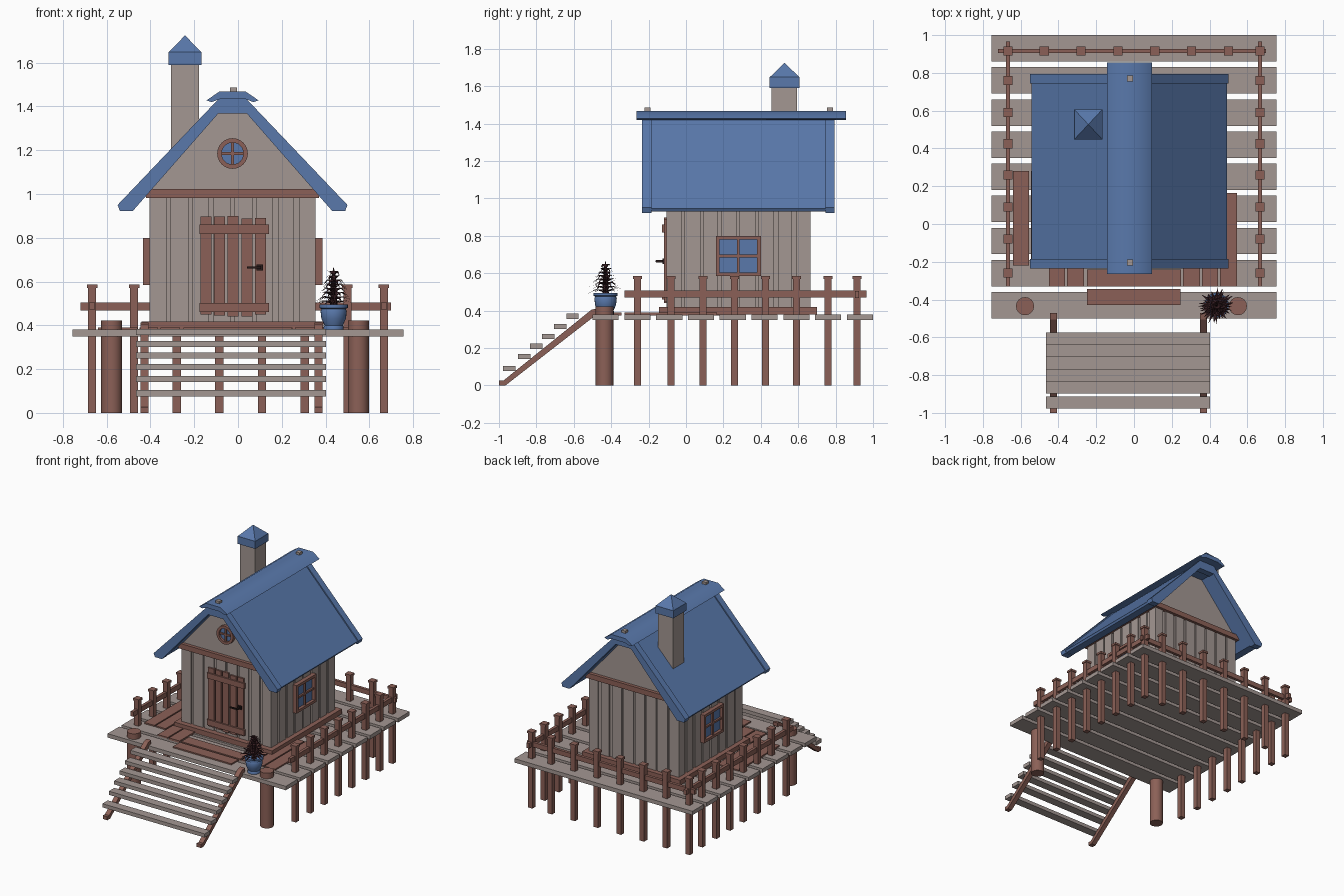
import bpy, bmesh, math, random
from mathutils import Vector

if "Cube" in bpy.data.objects:
    bpy.data.objects.remove(bpy.data.objects["Cube"])

random.seed(4)
CX = -0.025          # house centre line
HY0, HY1 = -0.105, 0.665


def material(name, r, g, b):
    m = bpy.data.materials.new(name)
    m.diffuse_color = (r, g, b, 1)
    m.use_nodes = True
    m.node_tree.nodes["Principled BSDF"].inputs["Base Color"].default_value = m.diffuse_color
    return m


GREY = material("weathered grey wood", 0.37, 0.31, 0.29)
BROWN = material("red brown wood", 0.26, 0.118, 0.095)
BLUE = material("blue paint", 0.10, 0.19, 0.41)
DARK = material("dark metal", 0.02, 0.01, 0.01)
LEAF = material("dark maroon leaf", 0.035, 0.012, 0.015)


def finish(name, bm, mat):
    bmesh.ops.recalc_face_normals(bm, faces=bm.faces)
    me = bpy.data.meshes.new(name)
    bm.to_mesh(me)
    bm.free()
    me.materials.append(mat)
    ob = bpy.data.objects.new(name, me)
    bpy.context.collection.objects.link(ob)
    return ob


def add_box(bm, x0, x1, y0, y1, z0, z1):
    vs = bmesh.ops.create_cube(bm, size=1)["verts"]
    for v in vs:
        v.co = Vector(((x0 + x1) / 2 + v.co.x * (x1 - x0),
                       (y0 + y1) / 2 + v.co.y * (y1 - y0),
                       (z0 + z1) / 2 + v.co.z * (z1 - z0)))


def boxes(name, mat, items):
    bm = bmesh.new()
    for b in items:
        add_box(bm, *b)
    return finish(name, bm, mat)


def prism(name, mat, pts, a, b, axis="y"):
    """Extrude a profile: (x, z) along y, or (y, z) along x."""
    bm = bmesh.new()
    put = (lambda p, t: (p[0], t, p[1])) if axis == "y" else (lambda p, t: (t, p[0], p[1]))
    f = bm.faces.new([bm.verts.new(put(p, a)) for p in pts])
    ext = bmesh.ops.extrude_face_region(bm, geom=[f])["geom"]
    d = (0, b - a, 0) if axis == "y" else (b - a, 0, 0)
    bmesh.ops.translate(bm, verts=[v for v in ext if isinstance(v, bmesh.types.BMVert)], vec=d)
    return finish(name, bm, mat)


def lathe(name, mat, prof, cx, cy, n):
    bm = bmesh.new()
    rings = [[bm.verts.new((cx + r * math.cos(math.tau * i / n), cy + r * math.sin(math.tau * i / n), z))
              for i in range(n)] for r, z in prof]
    for lo, hi in zip(rings, rings[1:]):
        for i in range(n):
            bm.faces.new((lo[i], lo[(i + 1) % n], hi[(i + 1) % n], hi[i]))
    bm.faces.new(rings[0])
    bm.faces.new(rings[-1])
    return finish(name, bm, mat)


def smooth(ob, deg):
    bpy.ops.object.select_all(action="DESELECT")
    ob.select_set(True)
    bpy.context.view_layer.objects.active = ob
    bpy.ops.object.shade_smooth_by_angle(angle=math.radians(deg))


def sym(half):
    """Mirror left half of an (x, z) outline across the house centre line."""
    return [(CX + x, z) for x, z in half] + [(CX - x, z) for x, z in reversed(half)]


# Deck planks and the loose floor boards lying on them
boxes("deck_planks", GREY, [(-0.755, 0.755, y - 0.07, y + 0.07, 0.35, 0.38)
                            for y in [0.93 - 0.17 * i for i in range(9)]])
boards = [(-0.25, 0.25, -0.33, -0.24), (-0.25, 0.245, -0.43, -0.345),
          (-0.64, -0.555, -0.22, 0.28), (-0.545, -0.46, -0.22, 0.28),
          (-0.45, -0.365, -0.33, -0.145), (-0.355, -0.265, -0.33, -0.145),
          (0.26, 0.35, -0.33, -0.145), (0.36, 0.445, -0.33, 0.165), (0.455, 0.545, -0.33, 0.165)]
boxes("floor_boards", BROWN, [b + (0.375, 0.39) for b in boards])

# Fence posts run to the ground and carry the deck
side_y = [0.915, 0.76, 0.59, 0.425, 0.26, 0.09, -0.08, -0.26]
spots = [(s * 0.667, y) for s in (-1, 1) for y in side_y]
spots += [(x, 0.915) for x in (-0.475, -0.28, -0.085, 0.11, 0.305, 0.5)]
boxes("fence_posts", BROWN, [(x - .019, x + .019, y - .019, y + .019, 0, 0.572) for x, y in spots])
boxes("fence_post_caps", BROWN, [(x - .024, x + .024, y - .024, y + .024, 0.57, 0.586) for x, y in spots])
boxes("fence_rails", BROWN, [(s * .667 - .011, s * .667 + .011, -0.33, 0.965, 0.47, 0.507) for s in (-1, 1)]
      + [(-0.72, 0.70, 0.904, 0.926, 0.468, 0.505)])

# Thick round front posts
for side, x in (("left", -0.577), ("right", 0.55)):
    smooth(lathe("front_post_" + side, BROWN, [(0.048, 0), (0.048, 0.423)], x, -0.435, 16), 40)

# Stairs
for side, x in (("left", -0.445), ("right", 0.35)):
    prism("stair_stringer_" + side, BROWN,
          [(-1, 0), (-0.965, 0), (-0.47, 0.385), (-0.47, 0.412), (-0.505, 0.405), (-0.975, 0.027), (-1, 0.027)],
          x, x + 0.037, "x")
treads = [(-0.607, .37), (-0.672, .315), (-0.737, .262), (-0.801, .21), (-0.865, .155), (-0.945, .09)]
boxes("stair_treads", GREY, [(-0.465, 0.402, y - .033, y + .033, z - .014, z + .014) for y, z in treads])

# House base, plank walls and top beam
boxes("house_base", BROWN, [(CX - .415, CX + .415, -0.145, 0.70, 0.38, 0.418)])
boxes("wall_core", GREY, [(CX - .37, CX + .37, HY0 + .01, HY1 - .01, 0.40, 1.0)])
planks = []
pitch = 0.76 / 8
for i in range(8):
    w = pitch - random.uniform(0.01, 0.025)
    a = CX - 0.38 + i * pitch + (pitch - w) * i / 7
    c = HY0 + i * 0.77 / 8 + (pitch - w) * i / 7
    planks += [(a, a + w, HY0, HY0 + .02, .41, 1.0), (a, a + w, HY1 - .02, HY1, .41, 1.0)]
    planks += [(CX - .38, CX - .36, c, c + w, .41, 1.0), (CX + .36, CX + .38, c, c + w, .41, 1.0)]
boxes("wall_planks", GREY, planks)
boxes("top_beam", BROWN, [(CX - .395, CX + .395, y - .02, y + .02, 0.982, 1.022) for y in (HY0, HY1)]
      + [(CX + s * .38 - .012, CX + s * .38 + .012, HY0, HY1, 0.982, 1.018) for s in (-1, 1)])
prism("gable_walls", GREY, sym([(-0.39, 1.0), (-0.065, 1.375)]), HY0 + .005, HY1 - .005)

# Roof: sloping slab, raised edge boards, ridge cap with pegs
prism("roof", BLUE, sym([(-0.45, 0.93), (-0.508, 0.93), (-0.517, 0.945), (-0.065, 1.421)])
      [:4] + [(CX + x, z) for x, z in ((.065, 1.421), (.517, .945), (.508, .93), (.45, .93), (.065, 1.375), (-.065, 1.375))],
      -0.19, 0.75)
rake = [(-.455, .923), (-.515, .923), (-.525, .95), (-.065, 1.433), (.065, 1.433),
        (.525, .95), (.515, .923), (.455, .923), (.065, 1.368), (-.065, 1.368)]
for side, y in (("front", -0.235), ("back", 0.745)):
    prism("roof_edge_" + side, BLUE, [(CX + x, z) for x, z in rake], y, y + 0.05)
cap = [(-.119, 1.428), (-.06, 1.468), (.06, 1.468), (.119, 1.428), (.095, 1.42), (.055, 1.435), (-.055, 1.435), (-.095, 1.42)]
smooth(prism("ridge_cap", BLUE, [(CX + x, z) for x, z in cap], -0.265, 0.855), 40)
boxes("ridge_pegs", GREY, [(CX - .012, CX + .02, y - .016, y + .016, 1.45, 1.486) for y in (-0.205, 0.77)])

# Chimney
boxes("chimney", GREY, [(-0.305, -0.178, 0.458, 0.593, 1.05, 1.6)])
boxes("chimney_cap", BLUE, [(-0.317, -0.167, 0.447, 0.607, 1.59, 1.648)])
bm = bmesh.new()
base = [bm.verts.new((x, y, 1.647)) for x, y in ((-.317, .447), (-.167, .447), (-.167, .607), (-.317, .607))]
tip = bm.verts.new((-0.242, 0.527, 1.725))
bm.faces.new(base)
for i in range(4):
    bm.faces.new((base[i], base[(i + 1) % 4], tip))
finish("chimney_top", bm, BLUE)

# Round gable window: ring frame, pane, cross bars
WZ, n = 1.185, 24
bm = bmesh.new()
loops = [[bm.verts.new((CX + r * math.sin(math.tau * i / n), y, WZ + r * math.cos(math.tau * i / n)))
          for i in range(n)] for r, y in ((.07, -.10), (.07, -.125), (.05, -.125), (.05, -.10))]
for k in range(4):
    a, b = loops[k], loops[(k + 1) % 4]
    for i in range(n):
        bm.faces.new((a[i], a[(i + 1) % n], b[(i + 1) % n], b[i]))
finish("round_window_frame", bm, BROWN)
prism("round_window_pane", BLUE, [(CX + .053 * math.cos(math.tau * i / n), WZ + .053 * math.sin(math.tau * i / n))
                                  for i in range(n)], -0.098, -0.107)
boxes("round_window_bars", BROWN, [(CX - .006, CX + .006, -.117, -.10, WZ - .05, WZ + .05),
                                   (CX - .05, CX + .05, -.117, -.10, WZ - .006, WZ + .006)])

# Side windows
for side, s in (("left", -1), ("right", 1)):
    def span(y0, y1, z0, z1, out):
        a, b = sorted((CX + s * 0.37, CX + s * out))
        return (a, b, y0, y1, z0, z1)
    boxes("window_frame_" + side, BROWN,
          [span(.16, .18, .585, .80, .41), span(.38, .40, .585, .80, .41),
           span(.16, .40, .585, .605, .41), span(.16, .40, .78, .80, .41),
           span(.273, .287, .60, .79, .402), span(.17, .39, .685, .699, .402)])
    boxes("window_pane_" + side, BLUE, [span(.175, .385, .60, .785, .388)])

# Door with battens and handle
boxes("door_planks", BROWN, [(-.172 + i * .0625, -.122 + i * .0625, -.118, -.09,
                              .437 + random.uniform(0, .015), .90 - random.uniform(0, .012)) for i in range(5)])
boxes("door_battens", BROWN, [(-.175, .142, -.128, -.112, .818, .86), (-.175, .142, -.128, -.112, .46, .503)])
boxes("door_handle", DARK, [(.085, .115, -.125, -.11, .65, .678), (.094, .106, -.16, -.12, .658, .67),
                            (.04, .106, -.162, -.15, .66, .669)])

# Plant pot and spiky plant
PX, PY = 0.437, -0.43
smooth(lathe("plant_pot", BLUE, [(.046, .38), (.046, .392), (.042, .40), (.056, .43), (.06, .465), (.056, .475),
                                 (.065, .48), (.065, .495), (.052, .495), (.05, .482)], PX, PY, 24), 40)
lathe("plant_stem", LEAF, [(.018, .48), (.012, .60), (.004, .64)], PX, PY, 8)
bm = bmesh.new()
for tier in range(8):
    t = tier / 7
    for k in range(13):
        a = math.tau * (k + 0.5 * (tier % 2)) / 13 + random.uniform(-.15, .15)
        out = Vector((math.cos(a), math.sin(a), 0))
        side = Vector((-out.y, out.x, 0)) * 0.008
        L = (0.105 - 0.07 * t) * random.uniform(.75, 1.05)
        root = Vector((PX, PY, 0.495 + 0.125 * t))
        mid = root + out * L * .55 + Vector((0, 0, .018 + .01 * t))
        end = root + out * L + Vector((0, 0, random.uniform(-.005, .03)))
        r, l, m, e = (bm.verts.new(p) for p in (root, mid + side, mid - side, end))
        bm.faces.new((r, l, m))
        bm.faces.new((l, e, m))
finish("plant_leaves", bm, LEAF)
lathe("plant_tip", LEAF, [(.012, .61), (.001, .665)], PX, PY, 6)
